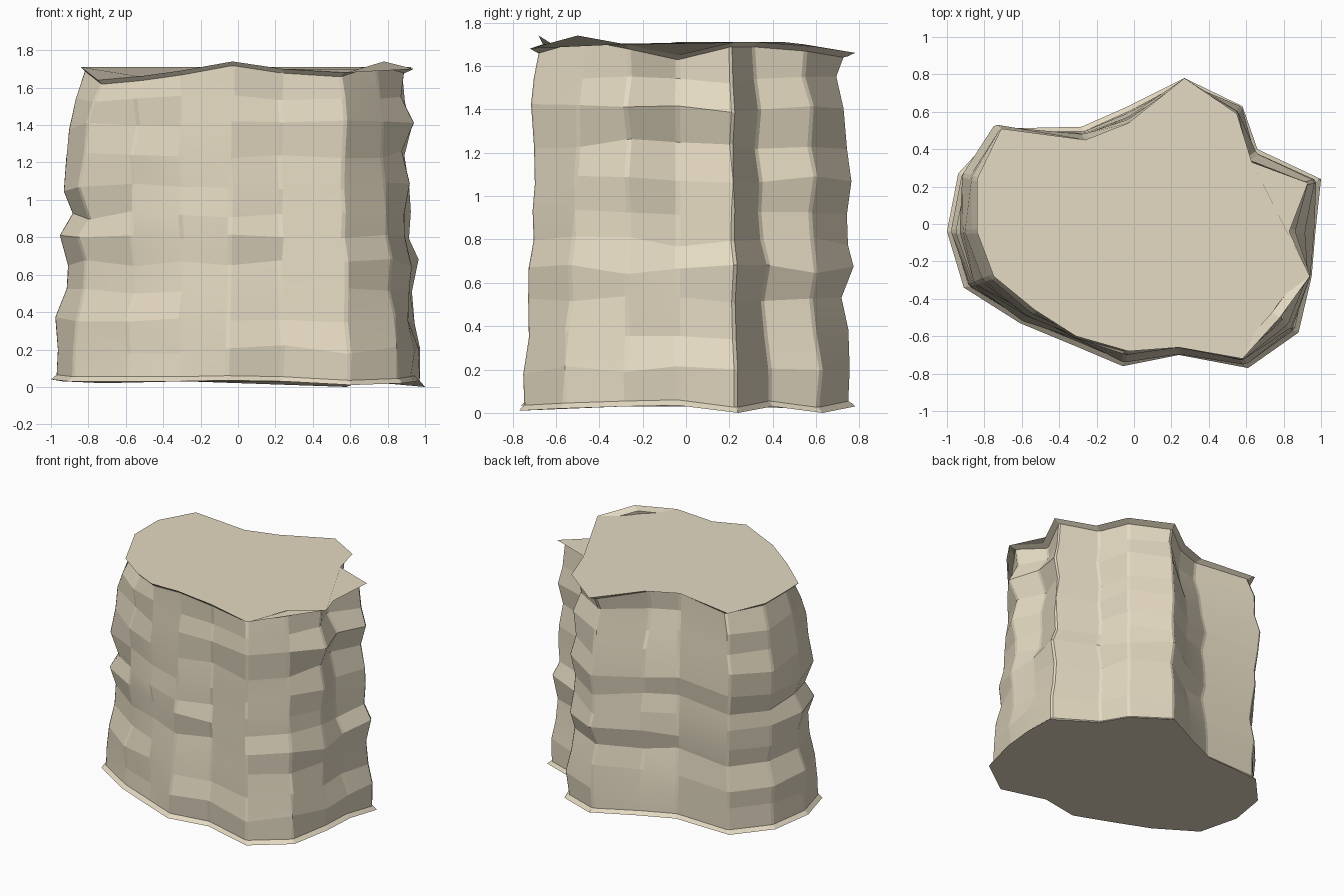
import bpy, bmesh, math, random
from mathutils import Vector

if "Cube" in bpy.data.objects:
    bpy.data.objects.remove(bpy.data.objects["Cube"])

random.seed(11)

# Outline columns, clockwise from the back: foot x, y, z and rim x, y, z
COLUMNS = [
    (.27, .78, .03, .27, .78, 1.66), (.58, .63, .0, .55, .59, 1.69),
    (.66, .40, .03, .63, .33, 1.71), (1.0, .24, .0, .93, .22, 1.71),
    (.97, -.04, .035, .83, -.04, 1.65), (.95, -.28, .03, .94, -.28, 1.70),
    (.88, -.58, .02, .78, -.50, 1.74), (.61, -.77, .01, .58, -.72, 1.68),
    (.24, -.70, .03, .24, -.66, 1.70), (-.06, -.76, .035, -.03, -.68, 1.74),
    (-.32, -.65, .03, -.31, -.60, 1.69), (-.61, -.53, .03, -.53, -.46, 1.66),
    (-.91, -.34, .03, -.75, -.28, 1.64), (-1.0, -.04, .04, -.84, -.04, 1.71),
    (-.94, .27, .03, -.84, .24, 1.71), (-.72, .51, .02, -.71, .51, 1.70),
    (-.28, .52, .03, -.26, .45, 1.71), (-.03, .63, .03, -.03, .54, 1.70),
]
# Rock ledges: height, then bulge towards right, left, back, front
LEDGES = [
    (.20, .03, .02, .0, .01), (.36, -.01, .04, .0, .0), (.52, .0, .0, -.03, .0),
    (.66, .03, .01, .03, -.01), (.79, -.015, .05, .0, .01), (.92, -.02, .02, .01, .01),
    (1.07, .0, .075, .03, .0), (1.24, -.03, .08, .02, .01), (1.40, .035, .07, -.02, .01),
    (1.54, -.015, .06, -.04, .01),
]


def column_point(col, z, inset):
    """Point on a column at height z, pulled towards the middle by inset."""
    t = min(max(z / 1.7, 0), 1)
    p = Vector((col[0], col[1])).lerp(Vector((col[3], col[4])), t)
    n = p.normalized()
    p -= n * inset
    return p, n


bm = bmesh.new()
rings = []

# Thin flared foot lip
rings.append([bm.verts.new(c[:3]) for c in COLUMNS])
ring = []
for c in COLUMNS:
    p, n = column_point(c, 0, .028)
    ring.append(bm.verts.new((p.x, p.y, c[2] + .025)))
rings.append(ring)

# Craggy wall, stepping in and out from one facet to the next
for row, (z, right, left, back, front) in enumerate(LEDGES):
    ring = []
    for k, c in enumerate(COLUMNS):
        p, n = column_point(c, z, .028 + .014 * z / 1.7)
        bulge = n.x ** 2 * (right if n.x > 0 else left) + n.y ** 2 * (back if n.y > 0 else front)
        step = .007 * (-1) ** (row + k // 2)
        p += n * (bulge + step + random.uniform(-.014, .012))
        ring.append(bm.verts.new((p.x, p.y, z + random.uniform(-.025, .025))))
    rings.append(ring)

# Neck under the rim, then the thin overhanging rim
ring = []
for c in COLUMNS:
    flare = .05 if c[0] > .55 or c[1] > .3 else .022
    p, n = column_point(c, 1.7, flare)
    ring.append(bm.verts.new((p.x, p.y, c[5] - .022)))
rings.append(ring)
rings.append([bm.verts.new(c[3:]) for c in COLUMNS])

count = len(COLUMNS)
for low, high in zip(rings, rings[1:]):
    for i in range(count):
        j = (i + 1) % count
        bm.faces.new((low[i], low[j], high[j], high[i]))

# Flat underside and uneven top
bm.faces.new(rings[0])
bm.faces.new(rings[-1])

# Narrow worn edges down the columns
wall = [bm.edges.get((a[i], b[i])) for a, b in zip(rings[1:-2], rings[2:-1]) for i in range(count)]
bmesh.ops.bevel(bm, geom=wall, offset=.012, segments=1, affect='EDGES', clamp_overlap=True)
bmesh.ops.recalc_face_normals(bm, faces=bm.faces)

mesh = bpy.data.meshes.new("rock_block")
bm.to_mesh(mesh)
bm.free()
rock = bpy.data.objects.new("rock_block", mesh)
bpy.context.collection.objects.link(rock)

# Sandy stone colour
stone = bpy.data.materials.new("stone")
stone.diffuse_color = (.78, .70, .54, 1)
stone.use_nodes = True
stone.node_tree.nodes["Principled BSDF"].inputs["Base Color"].default_value = stone.diffuse_color
mesh.materials.append(stone)

bpy.context.view_layer.objects.active = rock
rock.select_set(True)
bpy.ops.object.shade_smooth_by_angle(angle=math.radians(6))
